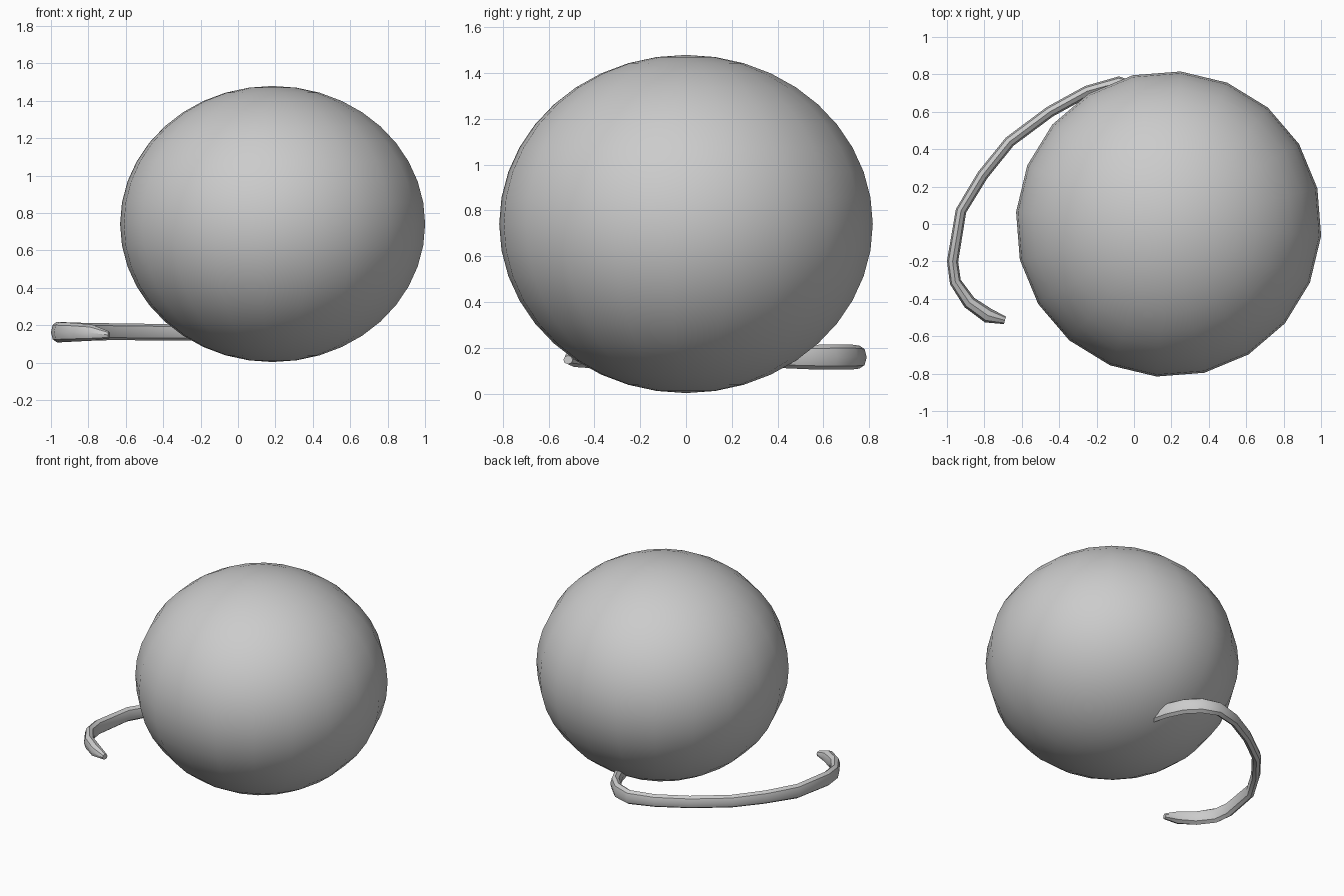
import bpy, bmesh, math
from mathutils import Vector

if "Cube" in bpy.data.objects:
    bpy.data.objects.remove(bpy.data.objects["Cube"])


def smooth(obj, angle):
    bpy.ops.object.select_all(action='DESELECT')
    obj.select_set(True)
    bpy.context.view_layer.objects.active = obj
    bpy.ops.object.shade_smooth_by_angle(angle=math.radians(angle))


# Round body: slightly squashed low-poly sphere
bpy.ops.mesh.primitive_uv_sphere_add(segments=20, ring_count=20, radius=1)
body = bpy.context.object
body.name = "round_body"
body.scale = (0.818, 0.818, 0.738)
body.rotation_euler.z = math.radians(-4.5)
body.location = (0.185, 0, 0.741)
bpy.ops.object.transform_apply(location=True, rotation=True, scale=True)
smooth(body, 40)

# Tail path: x, y, z, half width, half height (root hidden inside the body)
path = [
    (0.20, 0.28, 0.165, 0.028, 0.04),
    (0.19, 0.40, 0.16, 0.03, 0.047),
    (0.16, 0.53, 0.16, 0.032, 0.053),
    (0.11, 0.64, 0.16, 0.033, 0.055),
    (0.03, 0.72, 0.16, 0.033, 0.055),
    (-0.08, 0.757, 0.16, 0.032, 0.05),
    (-0.25, 0.71, 0.162, 0.03, 0.045),
    (-0.45, 0.60, 0.163, 0.03, 0.044),
    (-0.665, 0.44, 0.165, 0.03, 0.045),
    (-0.81, 0.26, 0.165, 0.03, 0.047),
    (-0.925, 0.07, 0.165, 0.029, 0.051),
    (-0.97, -0.20, 0.163, 0.03, 0.054),
    (-0.955, -0.31, 0.162, 0.031, 0.054),
    (-0.88, -0.42, 0.162, 0.036, 0.05),
    (-0.78, -0.49, 0.160, 0.04, 0.043),
    (-0.69, -0.515, 0.148, 0.021, 0.019),
]
SIDES = 8

# Tail: octagonal section swept along the path
bm = bmesh.new()
rings = []
for i, (x, y, z, w, h) in enumerate(path):
    a, b = path[max(i - 1, 0)], path[min(i + 1, len(path) - 1)]
    t = Vector((b[0] - a[0], b[1] - a[1], 0)).normalized()
    side = Vector((-t.y, t.x, 0))
    ring = []
    for k in range(SIDES):
        ang = 2 * math.pi * k / SIDES
        p = Vector((x, y, z)) + side * w * math.cos(ang) + Vector((0, 0, h * math.sin(ang)))
        ring.append(bm.verts.new(p))
    rings.append(ring)
for r0, r1 in zip(rings, rings[1:]):
    for k in range(SIDES):
        n = (k + 1) % SIDES
        bm.faces.new((r0[k], r0[n], r1[n], r1[k]))
bm.faces.new(rings[0])
bm.faces.new(rings[-1])
bmesh.ops.recalc_face_normals(bm, faces=bm.faces)
mesh = bpy.data.meshes.new("tail")
bm.to_mesh(mesh)
bm.free()
tail = bpy.data.objects.new("tail", mesh)
bpy.context.collection.objects.link(tail)
smooth(tail, 40)
